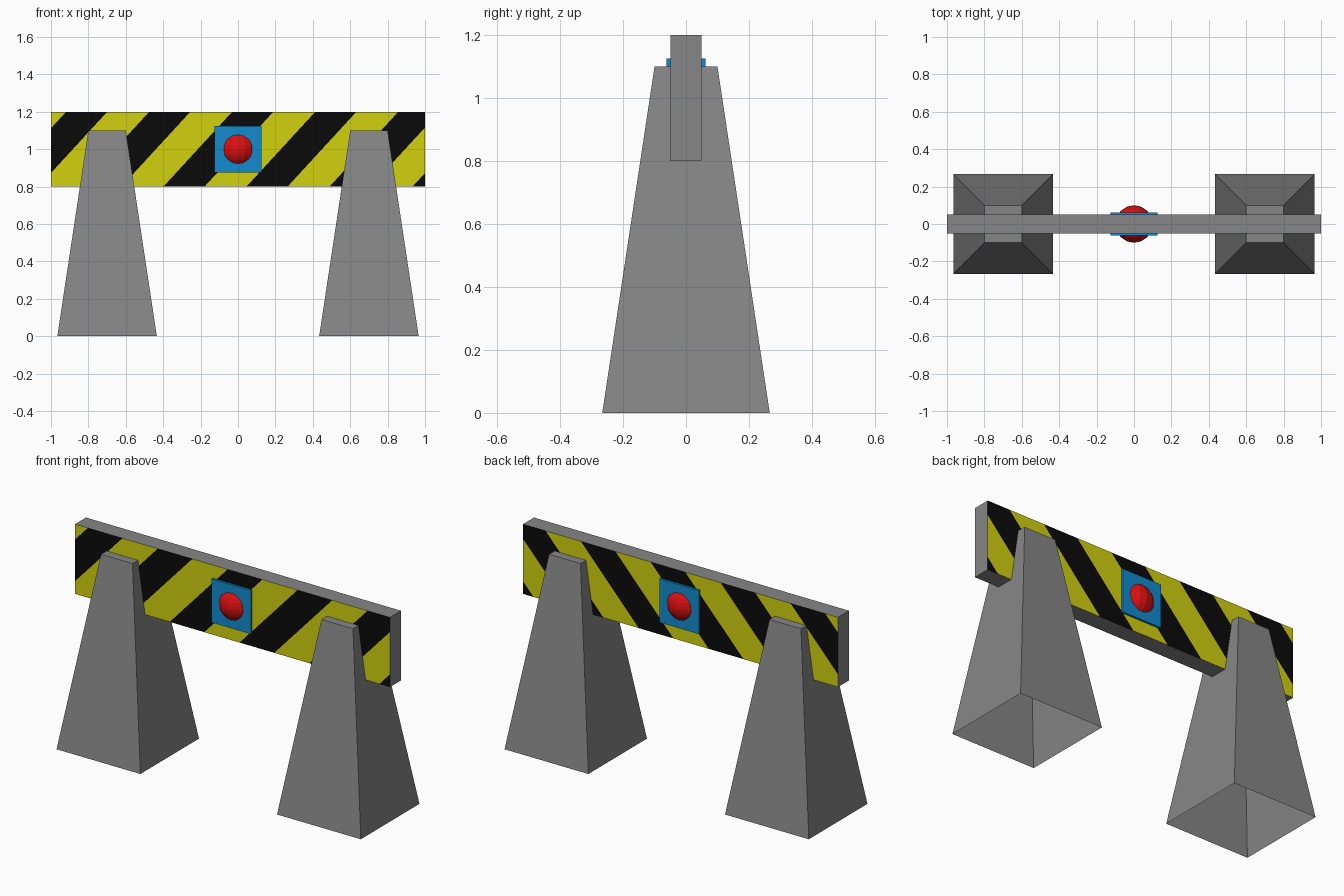
import bpy, bmesh
from mathutils import Vector, Matrix

if "Cube" in bpy.data.objects:
    bpy.data.objects.remove(bpy.data.objects["Cube"])


def material(name, rgb):
    m = bpy.data.materials.new(name)
    m.diffuse_color = (*rgb, 1)
    m.use_nodes = True
    m.node_tree.nodes["Principled BSDF"].inputs["Base Color"].default_value = m.diffuse_color
    return m


grey = material("grey", (0.24, 0.24, 0.24))
yellow = material("yellow", (0.64, 0.64, 0.005))
black = material("black", (0.003, 0.003, 0.003))
blue = material("blue", (0.006, 0.26, 0.62))
red = material("red", (0.70, 0.005, 0.005))


def finish(bm, name, mats):
    me = bpy.data.meshes.new(name)
    bm.to_mesh(me)
    bm.free()
    for m in mats:
        me.materials.append(m)
    ob = bpy.data.objects.new(name, me)
    bpy.context.collection.objects.link(ob)
    return ob


def box(size, centre):
    bm = bmesh.new()
    bmesh.ops.create_cube(bm, size=1, matrix=Matrix.Translation(centre) @ Matrix.Diagonal((*size, 1)))
    return bm


# Striped board: cut along slanted planes, then coloured by stripe position
SLANT, PERIOD, START, WIDTH = 0.92, 0.444, 0.045, 0.22
bm = box((2, 0.1, 0.4), (0, 0, 1))
normal = Vector((1, 0, -SLANT))
for n in range(-4, 4):
    for edge in (START, START + WIDTH):
        bmesh.ops.bisect_plane(bm, geom=bm.verts[:] + bm.edges[:] + bm.faces[:],
                               plane_co=(edge + n * PERIOD, 0, 0.8), plane_no=normal)
bm.normal_update()
for f in bm.faces:
    if abs(f.normal.y) > 0.9:
        c = f.calc_center_median()
        u = c.x - SLANT * (c.z - 0.8)
        f.material_index = 2 if (u - START) % PERIOD < WIDTH else 1
finish(bm, "striped_board", [grey, yellow, black])

# Tapered hollow legs, open at the bottom
for side, x in (("left", -0.7), ("right", 0.7)):
    bm = box((0.532, 0.532, 1.1), (0, 0, 0.55))
    for v in bm.verts:
        if v.co.z > 0.5:
            v.co.x *= 0.1 / 0.266
            v.co.y *= 0.1 / 0.266
    bm.normal_update()
    bmesh.ops.delete(bm, geom=[f for f in bm.faces if f.normal.z < -0.9], context='FACES')
    bmesh.ops.translate(bm, verts=bm.verts, vec=(x, 0, 0))
    finish(bm, side + "_leg", [grey])

# Blue plate passing through the board
finish(box((0.25, 0.125, 0.25), (0, 0, 1)), "lamp_plate", [blue])

# Red lamp showing as a dome on both sides
bm = bmesh.new()
bmesh.ops.create_uvsphere(bm, u_segments=16, v_segments=16, radius=0.1,
                          matrix=Matrix.Translation((0, 0, 1)))
finish(bm, "lamp", [red])
